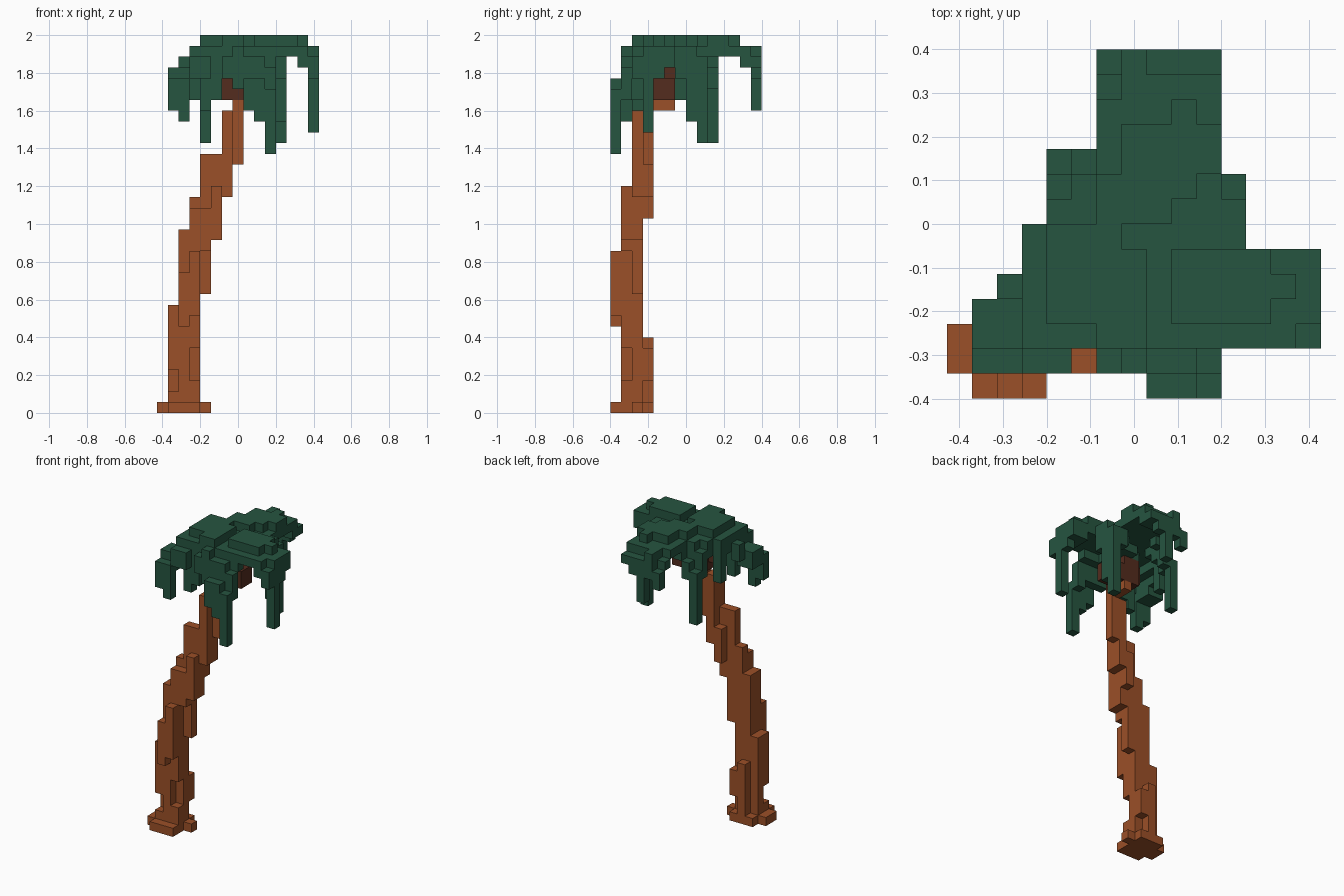
import bpy, bmesh
from mathutils import Vector

if "Cube" in bpy.data.objects:
    bpy.data.objects.remove(bpy.data.objects["Cube"], do_unlink=True)

U = 2 / 35                                # edge of one block
ORIGIN = Vector((-7.5 * U, -7 * U, 0))    # corner of the 15 x 14 x 35 block grid
DIRECTIONS = [Vector(d) for d in
              ((1, 0, 0), (-1, 0, 0), (0, 1, 0), (0, -1, 0), (0, 0, 1), (0, 0, -1))]


def material(name, rgb):
    m = bpy.data.materials.new(name)
    m.use_nodes = True
    m.diffuse_color = (*rgb, 1)
    bsdf = m.node_tree.nodes["Principled BSDF"]
    bsdf.inputs["Base Color"].default_value = (*rgb, 1)
    bsdf.inputs["Roughness"].default_value = 0.9
    return m


def fill(boxes):
    """Blocks in boxes given as first and last index along x, y, z."""
    return {(i, j, k) for a, b, c, d, e, f in boxes
            for i in range(a, b + 1) for j in range(c, d + 1) for k in range(e, f + 1)}


def build(name, blocks, mat):
    """Mesh the outer skin of a set of blocks, merging flat areas."""
    bm = bmesh.new()
    for block in blocks:
        centre = Vector(block) + Vector((.5, .5, .5))
        for d in DIRECTIONS:
            if tuple(int(v) for v in Vector(block) + d) in blocks:
                continue
            s = Vector((d.y, d.z, d.x)) / 2
            t = d.cross(s)
            corners = [centre + d / 2 + p for p in (s + t, t - s, -s - t, s - t)]
            bm.faces.new([bm.verts.new(ORIGIN + c * U) for c in corners])
    bmesh.ops.remove_doubles(bm, verts=bm.verts[:], dist=U / 100)
    bmesh.ops.dissolve_limit(bm, angle_limit=0.01, verts=bm.verts[:], edges=bm.edges[:])
    bmesh.ops.recalc_face_normals(bm, faces=bm.faces[:])
    mesh = bpy.data.meshes.new(name)
    bm.to_mesh(mesh)
    bm.free()
    mesh.materials.append(mat)
    ob = bpy.data.objects.new(name, mesh)
    bpy.context.collection.objects.link(ob)
    return ob


bark = material("bark brown", (0.33, 0.080, 0.021))
leaf = material("leaf green", (0.019, 0.090, 0.051))
nut = material("coconut brown", (0.088, 0.025, 0.013))

# Roots and the upright lower trunk
lower_trunk = [
    (0, 0, 1, 2, 0, 0), (1, 3, 0, 0, 0, 0), (4, 4, 2, 2, 0, 0), (1, 3, 1, 3, 0, 0),
    (1, 1, 1, 1, 1, 1), (1, 1, 1, 1, 4, 9), (1, 1, 2, 2, 1, 9),
    (2, 2, 1, 2, 1, 16), (2, 2, 3, 3, 1, 6), (3, 3, 3, 3, 3, 5),
    (3, 3, 1, 1, 1, 2), (3, 3, 1, 1, 6, 18), (3, 3, 2, 2, 1, 19),
    (2, 2, 0, 0, 8, 12), (3, 3, 0, 0, 9, 14),
]
# Leaning upper trunk
upper_trunk = [
    (4, 4, 1, 1, 15, 18), (4, 4, 2, 2, 11, 23), (5, 5, 1, 1, 16, 20),
    (5, 5, 2, 2, 16, 23), (5, 5, 3, 3, 18, 21),
    (6, 6, 2, 3, 20, 27), (7, 7, 3, 3, 23, 28), (7, 7, 4, 5, 28, 28),
]
# Raised middle of the crown
crown = [
    (4, 7, 3, 5, 33, 34), (4, 6, 6, 6, 33, 34), (6, 7, 2, 2, 33, 34),
    (6, 8, 7, 7, 33, 34), (6, 9, 8, 8, 33, 34), (7, 8, 6, 6, 32, 33),
    (8, 8, 2, 5, 32, 33), (9, 10, 6, 7, 32, 33), (6, 7, 4, 5, 32, 32),
]
# Fronds reaching to each side, with drooping tips
left_frond = [
    (9, 12, 3, 5, 33, 34), (13, 13, 4, 4, 33, 34), (13, 13, 2, 5, 32, 33),
    (9, 12, 2, 2, 33, 33), (14, 14, 2, 2, 31, 32), (14, 14, 5, 5, 32, 33),
    (14, 14, 4, 4, 31, 33), (14, 14, 3, 3, 26, 33),
]
back_frond = [
    (7, 10, 9, 10, 33, 34), (9, 9, 11, 11, 33, 34), (6, 6, 9, 9, 32, 33),
    (6, 6, 10, 11, 33, 33), (6, 6, 12, 12, 32, 32), (7, 10, 11, 12, 33, 33),
    (8, 10, 12, 12, 32, 32), (6, 6, 13, 13, 30, 31), (7, 7, 13, 13, 31, 33),
    (8, 8, 13, 13, 28, 32), (9, 9, 13, 13, 31, 32), (10, 10, 13, 13, 32, 32),
]
right_frond = [
    (3, 3, 2, 6, 32, 33), (3, 3, 6, 6, 29, 31), (4, 4, 2, 2, 28, 33),
    (5, 5, 2, 2, 29, 33), (2, 2, 4, 4, 31, 32), (1, 2, 2, 3, 30, 31),
    (3, 4, 1, 1, 31, 32), (2, 2, 1, 1, 27, 30), (1, 1, 1, 1, 28, 30),
]
front_frond = [
    (6, 6, 1, 1, 31, 32), (7, 7, 1, 1, 30, 33), (8, 10, 2, 2, 32, 33),
    (8, 9, 1, 1, 30, 32), (10, 10, 1, 1, 29, 31), (8, 8, 0, 0, 28, 30),
    (9, 9, 0, 0, 27, 30), (10, 10, 0, 0, 24, 29),
]
back_right_frond = [
    (4, 5, 7, 7, 32, 33), (5, 5, 8, 8, 31, 33), (4, 4, 8, 8, 30, 32),
    (5, 5, 9, 9, 30, 31), (4, 4, 9, 9, 25, 30),
]
back_left_frond = [
    (10, 10, 8, 8, 31, 33), (11, 11, 6, 6, 31, 33), (11, 11, 7, 7, 27, 33),
    (11, 11, 8, 8, 25, 32),
]
# Coconuts under the crown
coconuts = [(6, 7, 4, 4, 29, 31), (6, 7, 5, 5, 29, 31), (6, 6, 3, 3, 29, 30),
            (7, 7, 3, 3, 29, 29), (5, 5, 4, 4, 30, 31), (8, 9, 4, 5, 29, 30)]

build("trunk", fill(lower_trunk + upper_trunk), bark)
build("palm_fronds", fill(crown) | fill(left_frond) | fill(back_frond) | fill(right_frond)
      | fill(front_frond) | fill(back_right_frond) | fill(back_left_frond), leaf)
build("coconuts", fill(coconuts), nut)
